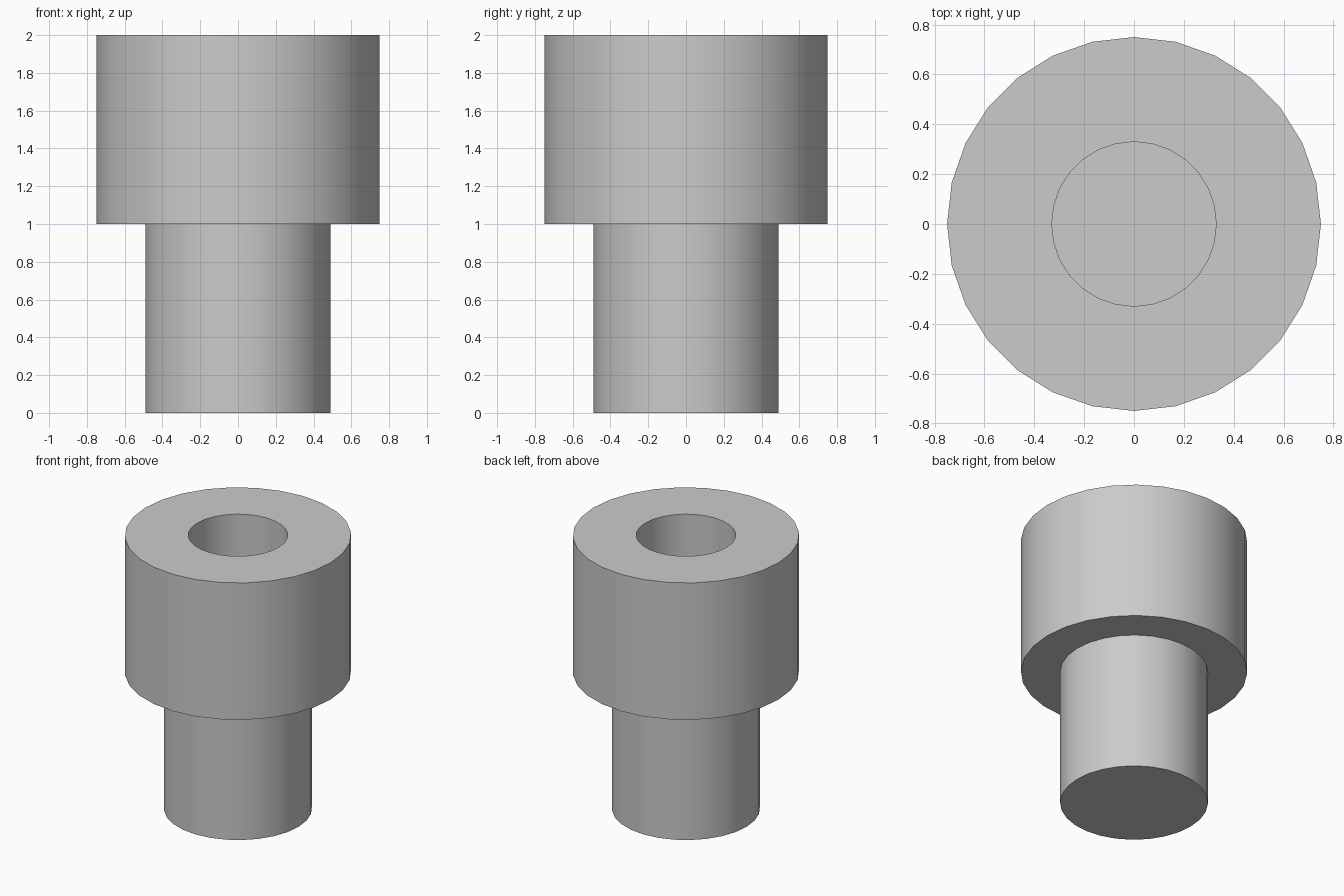
import bpy, bmesh, math

cube = bpy.data.objects.get("Cube")
if cube:
    bpy.data.objects.remove(cube, do_unlink=True)

SIDES = 28
STEM_R, COLLAR_R, BORE_R = 0.49, 0.75, 0.33
SHOULDER_Z, TOP_Z, FLOOR_Z = 1.0, 2.0, 1.0

grey = bpy.data.materials.new("plain grey")
grey.use_nodes = True
colour = (0.6, 0.6, 0.6, 1)
grey.diffuse_color = colour
grey.node_tree.nodes["Principled BSDF"].inputs["Base Color"].default_value = colour


def ring(bm, radius, z):
    step = math.tau / SIDES
    return [bm.verts.new((radius * math.cos(i * step), radius * math.sin(i * step), z))
            for i in range(SIDES)]


# Stepped bushing: solid stem, wider collar and a blind bore, as one closed skin
profile = [(STEM_R, 0), (STEM_R, SHOULDER_Z), (COLLAR_R, SHOULDER_Z),
           (COLLAR_R, TOP_Z), (BORE_R, TOP_Z), (BORE_R, FLOOR_Z)]
bm = bmesh.new()
rings = [ring(bm, r, z) for r, z in profile]
for low, high in zip(rings, rings[1:]):
    for i in range(SIDES):
        j = (i + 1) % SIDES
        bm.faces.new((low[i], low[j], high[j], high[i]))

# Stem base and bore floor
bm.faces.new(rings[0][::-1])
bm.faces.new(rings[-1])
bmesh.ops.recalc_face_normals(bm, faces=bm.faces)

mesh = bpy.data.meshes.new("stepped_bushing")
bm.to_mesh(mesh)
bm.free()
mesh.materials.append(grey)
bushing = bpy.data.objects.new("stepped_bushing", mesh)
bpy.context.collection.objects.link(bushing)

# Smooth walls with crisp rims
bpy.ops.object.select_all(action="DESELECT")
bushing.select_set(True)
bpy.context.view_layer.objects.active = bushing
bpy.ops.object.shade_smooth_by_angle(angle=math.radians(30))
